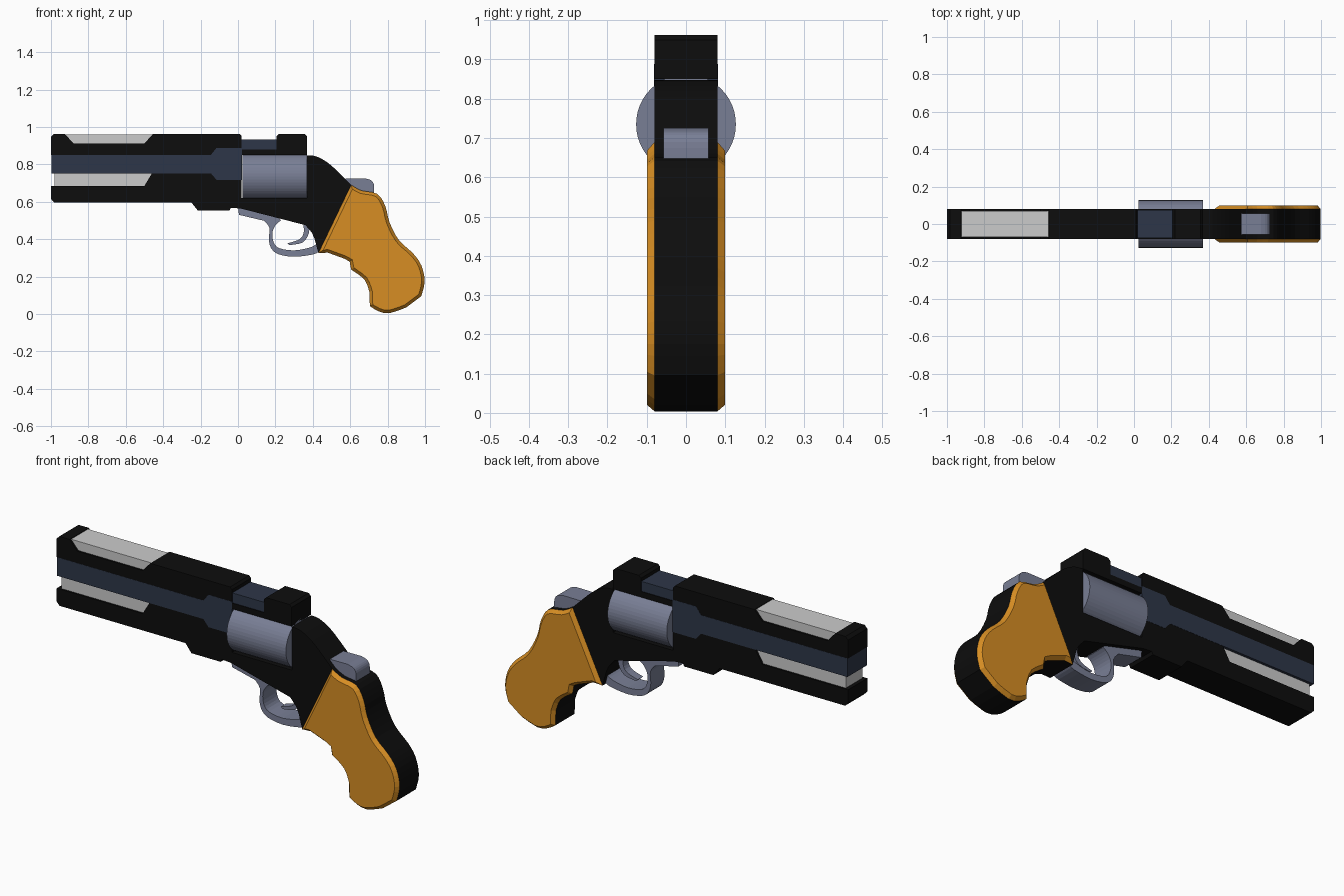
import bpy, bmesh, math
from mathutils import Vector


def material(name, color):
    m = bpy.data.materials.new(name)
    m.diffuse_color = (*color, 1)
    return m


BLACK = material("black_metal", (0.004, 0.004, 0.004))
NAVY = material("dark_blue_metal", (0.027, 0.037, 0.065))
STEEL = material("blue_grey_steel", (0.19, 0.21, 0.30))
ORANGE = material("orange_grip", (0.68, 0.27, 0.017))


def spline(pts, n=3):
    """Catmull-Rom points through pts, ends included."""
    v = [Vector(p) for p in pts]
    v = [v[0]] + v + [v[-1]]
    out = []
    for a, b, c, d in zip(v, v[1:], v[2:], v[3:]):
        for i in range(n):
            t = i / n
            q = 0.5 * (2 * b + (c - a) * t + (2 * a - 5 * b + 4 * c - d) * t * t
                       + (3 * b - a - 3 * c + d) * t ** 3)
            out.append((q.x, q.y))
    return out + [tuple(pts[-1])]


def finish(name, bm, mat):
    me = bpy.data.meshes.new(name)
    bm.to_mesh(me)
    bm.free()
    ob = bpy.data.objects.new(name, me)
    bpy.context.collection.objects.link(ob)
    if mat:
        me.materials.append(mat)
    return ob


def prism(name, pts, half, mat=None):
    """Side profile (x, z) extruded to y = +-half."""
    bm = bmesh.new()
    f = bm.faces.new([bm.verts.new((x, -half, z)) for x, z in pts])
    r = bmesh.ops.extrude_face_region(bm, geom=[f])
    bmesh.ops.translate(bm, vec=(0, 2 * half, 0),
                        verts=[g for g in r["geom"] if isinstance(g, bmesh.types.BMVert)])
    bmesh.ops.recalc_face_normals(bm, faces=bm.faces)
    return finish(name, bm, mat)


def rect(x0, x1, z0, z1):
    return [(x0, z0), (x1, z0), (x1, z1), (x0, z1)]


W = 0.08

# Upper barrel shroud with a notch in its top
prism("upper_shroud", [(-1, 0.85), (0.02, 0.85), (0.02, 0.95), (0.01, 0.962), (-0.455, 0.962),
                       (-0.5, 0.912), (-0.88, 0.912), (-0.925, 0.962), (-0.985, 0.962),
                       (-1, 0.947)], W, BLACK)
prism("upper_insert", [(-0.5, 0.912), (-0.455, 0.96), (-0.925, 0.96), (-0.88, 0.912)], 0.07)

# Lower barrel shroud with a step below and an open slot at the muzzle
prism("lower_shroud", [(-1, 0.615), (-0.983, 0.597), (-0.25, 0.597), (-0.215, 0.553),
                       (-0.045, 0.553), (-0.038, 0.568), (0.02, 0.563), (0.02, 0.752),
                       (-0.46, 0.752), (-0.5, 0.685), (-1, 0.685)], W, BLACK)
prism("lower_insert", [(-0.98, 0.685), (-0.5, 0.685), (-0.46, 0.75), (-0.98, 0.75)], 0.07)

# Blue barrel: main bar, and the wider rear part showing on the sides
prism("barrel", [(-0.997, 0.752), (-0.145, 0.752), (-0.115, 0.717), (0.021, 0.717),
                 (0.021, 0.888), (-0.115, 0.888), (-0.145, 0.85), (-0.997, 0.85)], W + 0.001, NAVY)

# Top strap and rear sight over the cylinder
prism("strap_base", rect(0.02, 0.368, 0.85, 0.88), W, BLACK)
prism("top_strap", rect(0.02, 0.21, 0.88, 0.932), 0.076, NAVY)
prism("rear_sight", [(0.207, 0.87), (0.368, 0.87), (0.368, 0.95), (0.356, 0.962),
                     (0.219, 0.962), (0.207, 0.95)], W, BLACK)

# Cylinder drum
bpy.ops.mesh.primitive_cylinder_add(vertices=48, radius=0.127, depth=0.345,
                                    location=(0.1955, 0, 0.735), rotation=(0, math.pi / 2, 0))
drum = bpy.context.object
drum.name = "cylinder_drum"
drum.data.materials.append(STEEL)

# Grip outline: back, butt and front, shared by the core and the side plates
grip = (spline([(0.605, 0.69), (0.66, 0.66), (0.745, 0.642), (0.788, 0.575), (0.81, 0.49),
                (0.86, 0.395), (0.935, 0.325), (0.98, 0.26), (0.998, 0.175), (0.98, 0.095)])
        + spline([(0.9, 0.035), (0.81, 0.004), (0.75, 0.015), (0.705, 0.042)], 2)
        + spline([(0.702, 0.12), (0.675, 0.185), (0.605, 0.237)])
        + [(0.597, 0.28), (0.57, 0.295), (0.48, 0.328), (0.43, 0.325)])

# Frame running under and behind the drum into the grip core
frame_back = spline([(0.37, 0.848), (0.42, 0.842), (0.485, 0.805), (0.55, 0.745), (0.605, 0.69)])
prism("frame", [(0.01, 0.62), (0.37, 0.62)] + frame_back[:-1] + grip
      + [(0.41, 0.40), (0.395, 0.435), (0.36, 0.475), (0.01, 0.565)], W, BLACK)

# Chamfered grip plates, mirrored to both sides
bm = bmesh.new()
face = bm.faces.new([bm.verts.new((x, -W, z)) for x, z in grip])
face.normal_update()
if face.normal.y > 0:
    face.normal_flip()
bmesh.ops.inset_region(bm, faces=[face], thickness=0.016, depth=0.019, use_boundary=True,
                       use_even_offset=True)
plates = finish("grip_plates", bm, ORANGE)
mirror = plates.modifiers.new("mirror", "MIRROR")
mirror.use_axis = (False, True, False)

# Hammer
prism("hammer", [(0.56, 0.71), (0.575, 0.724)]
      + spline([(0.68, 0.725), (0.712, 0.714), (0.727, 0.69), (0.728, 0.645)])
      + [(0.66, 0.64), (0.58, 0.66)], 0.057, STEEL)

# Trigger guard with its front root
prism("trigger_guard", [(0.2, 0.54), (0.0, 0.575), (0.005, 0.53)]
      + spline([(0.14, 0.498), (0.168, 0.46), (0.165, 0.40), (0.177, 0.352), (0.215, 0.32),
                (0.30, 0.306), (0.40, 0.318), (0.435, 0.335)])
      + spline([(0.425, 0.38), (0.39, 0.357), (0.30, 0.34), (0.22, 0.352), (0.19, 0.385),
                (0.185, 0.44), (0.205, 0.48), (0.23, 0.50)]), 0.057, STEEL)

# Trigger
prism("trigger", spline([(0.345, 0.50), (0.352, 0.44), (0.33, 0.40), (0.265, 0.378)])
      + spline([(0.275, 0.368), (0.345, 0.382), (0.378, 0.43), (0.385, 0.50)]), 0.022, STEEL)
